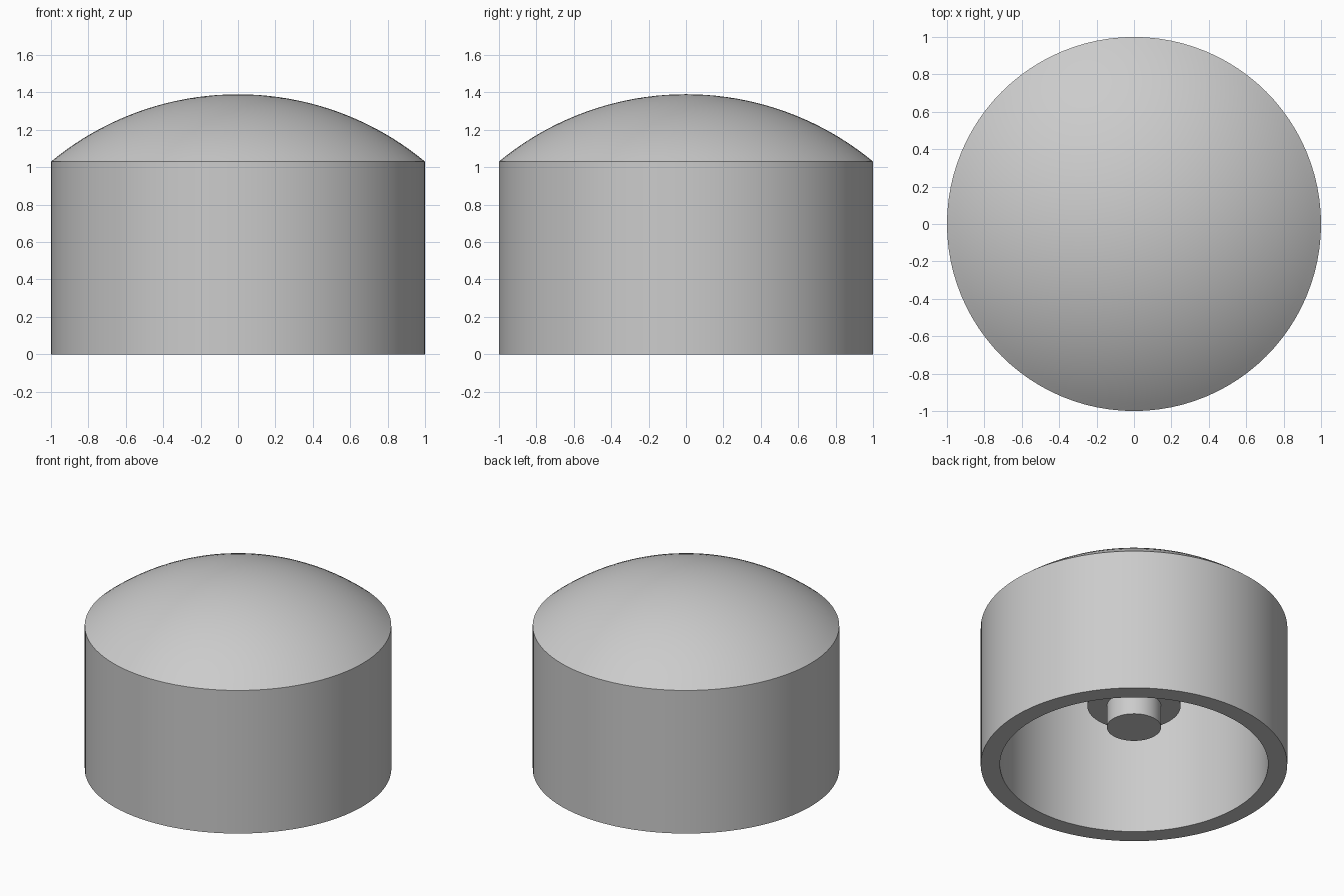
import bpy, math

if "Cube" in bpy.data.objects:
    bpy.data.objects.remove(bpy.data.objects["Cube"])

SEG = 96
grey = bpy.data.materials.new("light grey")
grey.diffuse_color = (0.6, 0.6, 0.6, 1)
grey.use_nodes = True
grey.node_tree.nodes["Principled BSDF"].inputs["Base Color"].default_value = grey.diffuse_color


def dome(radius, sphere_r, centre_z, steps=20):
    """Profile points of a spherical cap from its rim up to the axis."""
    a0 = math.asin(radius / sphere_r)
    return [(sphere_r * math.sin(a0 * (1 - i / steps)),
             centre_z + sphere_r * math.cos(a0 * (1 - i / steps)))
            for i in range(steps + 1)]


def lathe(name, profile, closed_loop=False):
    """Spin an (r, z) profile, which starts and ends on the axis, about z."""
    verts, faces, rings = [], [], []
    for r, z in profile:
        if r < 1e-6:
            rings.append([len(verts)] * SEG)
            verts.append((0, 0, z))
        else:
            rings.append(list(range(len(verts), len(verts) + SEG)))
            verts += [(r * math.cos(2 * math.pi * k / SEG),
                       r * math.sin(2 * math.pi * k / SEG), z) for k in range(SEG)]
    for a, b in zip(rings, rings[1:]):
        for k in range(SEG):
            n = (k + 1) % SEG
            quad = [a[k], a[n], b[n], b[k]]
            faces.append(list(dict.fromkeys(quad)))
    mesh = bpy.data.meshes.new(name)
    mesh.from_pydata(verts, [], faces)
    mesh.materials.append(grey)
    mesh.update()
    ob = bpy.data.objects.new(name, mesh)
    bpy.context.collection.objects.link(ob)
    bpy.ops.object.select_all(action='DESELECT')
    ob.select_set(True)
    bpy.context.view_layer.objects.active = ob
    bpy.ops.object.shade_smooth_by_angle(angle=math.radians(30))
    return ob


# hollow cap: inner dome, inner wall, rim, outer wall, outer dome
R, CZ = 1.569, -0.179
inner = dome(0.875, R - 0.125, CZ)
outer = dome(1.0, R, CZ)
lathe("domed_shell", inner[::-1] + [(0.875, 0), (1.0, 0)] + outer)

# wide collar hanging from the ceiling, and the narrower stem below it
lathe("collar", [(0, 0.44), (0.304, 0.44), (0.304, 1.26), (0, 1.26)])
lathe("stem", [(0, 0.28), (0.177, 0.28), (0.177, 0.5), (0, 0.5)])
